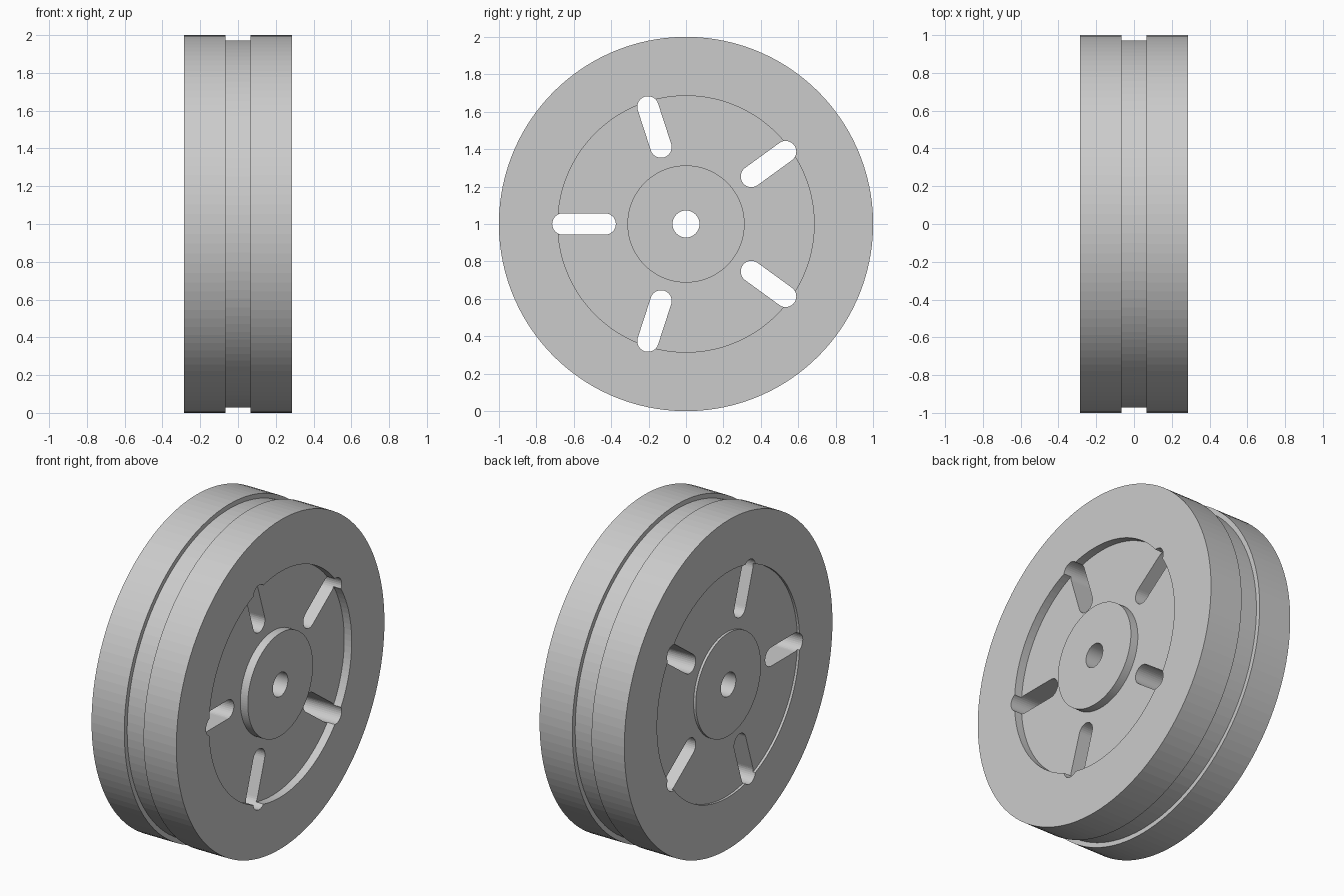
import bpy, bmesh, math
from mathutils import Vector, Matrix

cube = bpy.data.objects.get("Cube")
if cube:
    bpy.data.objects.remove(cube, do_unlink=True)

CENTRE = Vector((0, 0, 1))
HALF = 0.285             # half the wheel width
SEGMENTS = 120

grey = bpy.data.materials.new("light_grey")
grey.use_nodes = True
grey.diffuse_color = (0.6, 0.6, 0.6, 1)
grey.node_tree.nodes["Principled BSDF"].inputs["Base Color"].default_value = (0.6, 0.6, 0.6, 1)


def make_object(name, bm):
    bmesh.ops.recalc_face_normals(bm, faces=bm.faces)
    mesh = bpy.data.meshes.new(name)
    bm.to_mesh(mesh)
    bm.free()
    mesh.materials.append(grey)
    obj = bpy.data.objects.new(name, mesh)
    bpy.context.collection.objects.link(obj)
    return obj


def lathe(name, profile):
    """Turn a closed (x, radius) profile around the x axis."""
    bm = bmesh.new()
    verts = [bm.verts.new((x, 0, 1 + r)) for x, r in profile]
    edges = [bm.edges.new((a, b)) for a, b in zip(verts, verts[1:] + verts[:1])]
    bmesh.ops.spin(bm, geom=verts + edges, cent=CENTRE, axis=(1, 0, 0),
                   angle=math.tau, steps=SEGMENTS, use_merge=True)
    bmesh.ops.remove_doubles(bm, verts=bm.verts, dist=1e-5)
    return make_object(name, bm)


# Wheel: bore, hub, recessed web on both sides, rim and tread groove
BORE, HUB, WEB, GROOVE = 0.072, 0.313, 0.685, 0.972
LEFT_FLOOR, RIGHT_FLOOR = HALF - 0.05, 0.015 - HALF
wheel = lathe("wheel", [
    (HALF, BORE), (HALF, HUB), (LEFT_FLOOR, HUB), (LEFT_FLOOR, WEB), (HALF, WEB),
    (HALF, 1), (0.065, 1), (0.065, GROOVE), (-0.065, GROOVE), (-0.065, 1),
    (-HALF, 1), (-HALF, WEB), (RIGHT_FLOOR, WEB), (RIGHT_FLOOR, HUB),
    (-HALF, HUB), (-HALF, BORE),
])

# Five round-ended spoke slots
SLOT_RADIUS, INNER, OUTER, ARC = 0.057, 0.432, 0.658, 16
bm = bmesh.new()
for i in range(5):
    turn = Matrix.Rotation(math.radians(36 + 72 * i), 3, 'X')
    outline = []
    for middle, start in ((OUTER, -math.pi / 2), (INNER, math.pi / 2)):
        for k in range(ARC + 1):
            a = start + math.pi * k / ARC
            point = Vector((-0.4, middle + SLOT_RADIUS * math.cos(a), SLOT_RADIUS * math.sin(a)))
            outline.append(bm.verts.new(turn @ point + CENTRE))
    face = bm.faces.new(outline)
    cap = bmesh.ops.extrude_face_region(bm, geom=[face], use_keep_orig=True)["geom"]
    bmesh.ops.translate(bm, vec=(0.8, 0, 0),
                        verts=[v for v in cap if isinstance(v, bmesh.types.BMVert)])
slots = make_object("slot_cutter", bm)
slots.hide_render = True

cut = wheel.modifiers.new("slots", 'BOOLEAN')
cut.operation = 'DIFFERENCE'
cut.solver = 'EXACT'
cut.object = slots
bpy.context.view_layer.objects.active = wheel
wheel.select_set(True)
bpy.ops.object.modifier_apply(modifier=cut.name)
bpy.data.objects.remove(slots, do_unlink=True)
